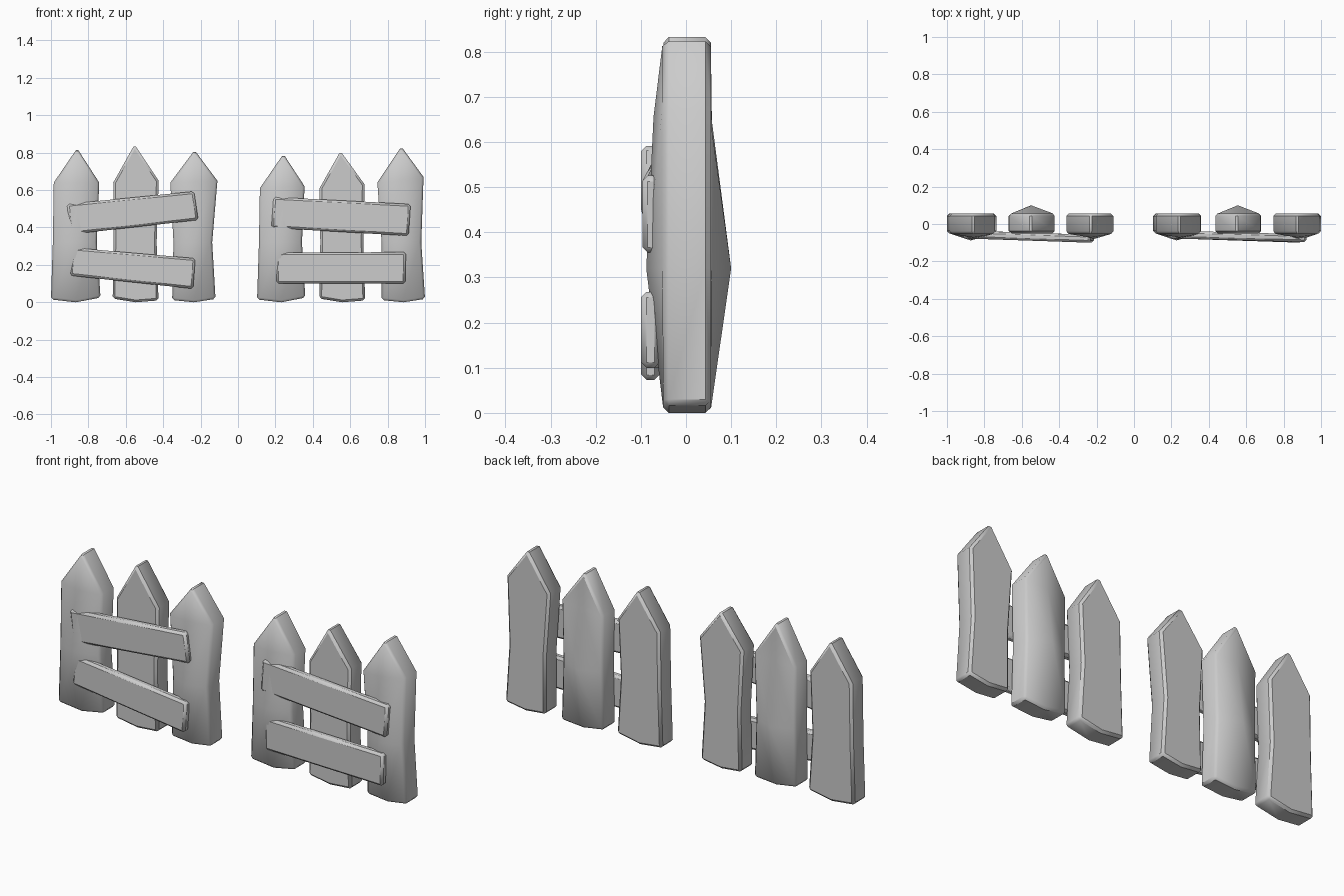
import bpy, bmesh, math

if "Cube" in bpy.data.objects:
    bpy.data.objects.remove(bpy.data.objects["Cube"])

FRONT, BACK, BEVEL = -0.05, 0.055, 0.012


def finish(name, bm, edges):
    """Chamfer the chosen edges and turn the bmesh into a smooth-by-angle object."""
    bmesh.ops.recalc_face_normals(bm, faces=bm.faces)
    bmesh.ops.bevel(bm, geom=edges, offset=BEVEL, segments=1, affect='EDGES',
                    clamp_overlap=True)
    mesh = bpy.data.meshes.new(name)
    bm.to_mesh(mesh)
    bm.free()
    ob = bpy.data.objects.new(name, mesh)
    bpy.context.collection.objects.link(ob)
    bpy.ops.object.select_all(action='DESELECT')
    ob.select_set(True)
    bpy.context.view_layer.objects.active = ob
    bpy.ops.object.shade_smooth_by_angle(angle=math.radians(42))


def picket(name, bottom, mid, shoulder, peak, front_bulge, back_bulge):
    """Pointed board; bulges are the y of the centre line at mid and shoulder."""
    bm = bmesh.new()
    sides = []
    for y, (y_mid, y_sh) in ((FRONT, front_bulge), (BACK, back_bulge)):
        (bl, br, zb_l, zb_r), (ml, mr), (sl, sr, zs_l, zs_r) = bottom, mid, shoulder
        cx, zs = peak[0], (zs_l + zs_r) / 2
        pts = [(bl, y, zb_l), ((bl + br) / 2, y, 0.0), (br, y, zb_r),
               (ml, y, 0.32), ((ml + mr) / 2, y_mid, 0.32), (mr, y, 0.32),
               (sl, y, zs_l), (cx, y_sh, zs), (sr, y, zs_r),
               (cx, y, peak[1] + 0.008)]
        v = [bm.verts.new(p) for p in pts]
        for f in ((0, 1, 4, 3), (1, 2, 5, 4), (3, 4, 7, 6), (4, 5, 8, 7),
                  (6, 7, 9), (7, 8, 9)):
            bm.faces.new([v[i] for i in f])
        sides.append([v[i] for i in (0, 1, 2, 5, 8, 9, 6, 3)])
    f, b = sides
    for i in range(8):
        j = (i + 1) % 8
        bm.faces.new((f[i], f[j], b[j], b[i]))
    # rim of both faces, plus the bottom corners and the tip
    edges = [bm.edges.get((s[i], s[(i + 1) % 8])) for s in sides for i in range(8)]
    edges += [bm.edges.get((f[i], b[i])) for i in (0, 2, 5)]
    finish(name, bm, edges)


def rail(name, corners, y_left, y_right, thick=0.042):
    """Nailed board from four front corners, leaning slightly in depth."""
    bm = bmesh.new()
    ys = (y_left, y_right, y_right, y_left)
    f = [bm.verts.new((x, y, z)) for (x, z), y in zip(corners, ys)]
    b = [bm.verts.new((x, y + thick, z)) for (x, z), y in zip(corners, ys)]
    bm.faces.new(f)
    bm.faces.new(b[::-1])
    for i in range(4):
        j = (i + 1) % 4
        bm.faces.new((f[i], b[i], b[j], f[j]))
    finish(name, bm, list(bm.edges))


FLAT_F, FLAT_B = (FRONT, FRONT), (BACK, BACK)
BULGE_F, BULGE_B = (-0.088, -0.072), (0.1, BACK)

# pickets of the left and right fence sections
pickets = [
    ("left_section_picket_1", (-1.0, -0.735, 0.015, 0.025), (-0.99, -0.755),
     (-0.985, -0.742, 0.64, 0.64), (-0.86, 0.815), BULGE_F, FLAT_B),
    ("left_section_picket_2", (-0.67, -0.425, 0.02, 0.01), (-0.665, -0.435),
     (-0.667, -0.424, 0.64, 0.65), (-0.553, 0.835), FLAT_F, BULGE_B),
    ("left_section_picket_3", (-0.352, -0.12, 0.012, 0.018), (-0.345, -0.138),
     (-0.362, -0.11, 0.64, 0.65), (-0.232, 0.805), BULGE_F, FLAT_B),
    ("right_section_picket_1", (0.102, 0.36, 0.015, 0.025), (0.112, 0.342),
     (0.117, 0.356, 0.61, 0.62), (0.243, 0.785), BULGE_F, FLAT_B),
    ("right_section_picket_2", (0.435, 0.68, 0.02, 0.01), (0.44, 0.67),
     (0.436, 0.677, 0.61, 0.63), (0.548, 0.80), FLAT_F, BULGE_B),
    ("right_section_picket_3", (0.768, 1.0, 0.012, 0.018), (0.768, 0.98),
     (0.745, 0.992, 0.64, 0.67), (0.873, 0.825), BULGE_F, FLAT_B),
]
for p in pickets:
    picket(*p)

# crooked rails across the front
rail("left_section_upper_rail",
     [(-0.915, 0.525), (-0.235, 0.593), (-0.212, 0.44), (-0.895, 0.363)], -0.077, -0.1)
rail("left_section_lower_rail",
     [(-0.882, 0.292), (-0.228, 0.235), (-0.24, 0.072), (-0.9, 0.143)], -0.077, -0.1)
rail("right_section_upper_rail",
     [(0.19, 0.563), (0.923, 0.525), (0.912, 0.355), (0.178, 0.398)], -0.077, -0.097)
rail("right_section_lower_rail",
     [(0.205, 0.266), (0.898, 0.268), (0.894, 0.1), (0.205, 0.1)], -0.077, -0.1)
